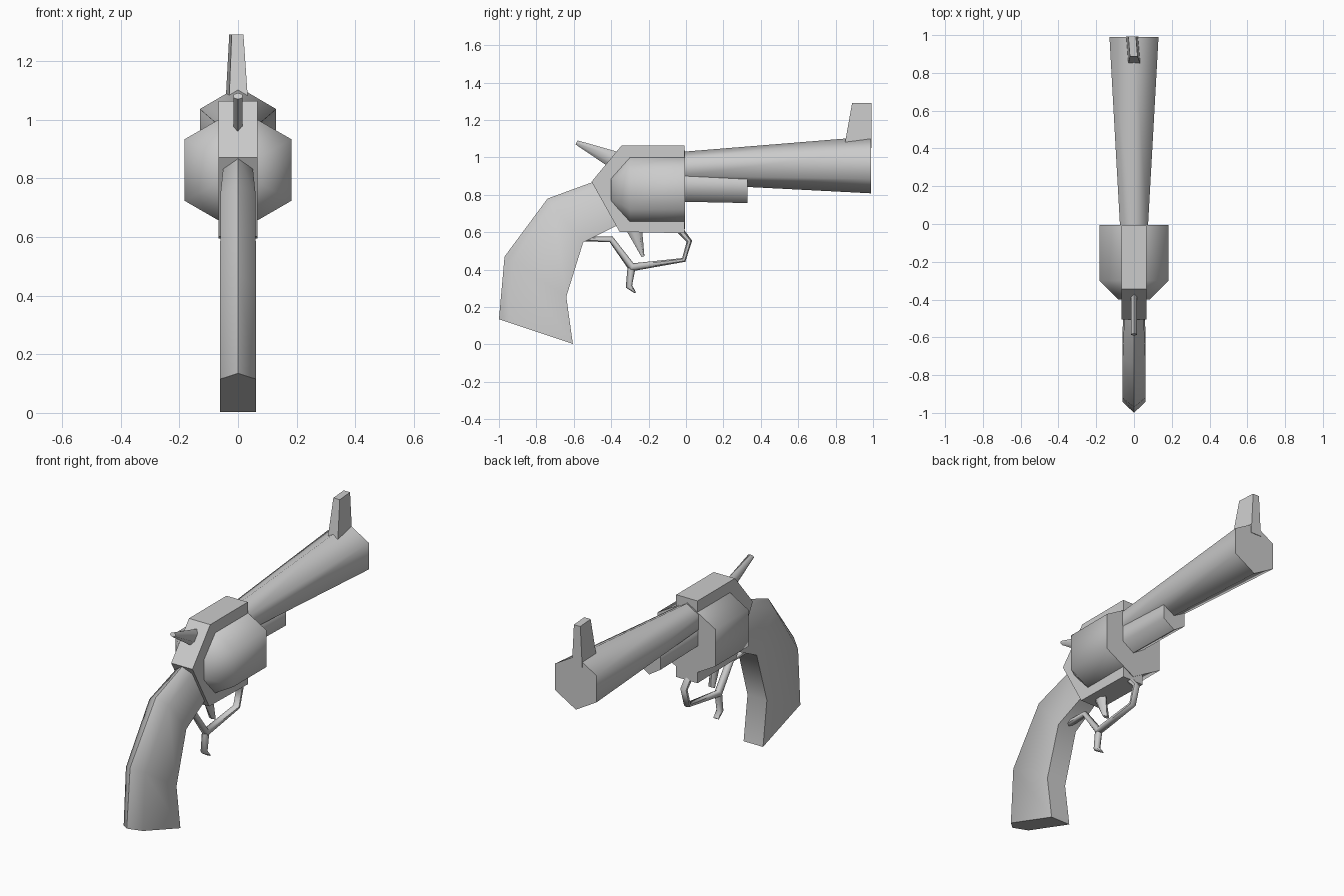
import bpy, bmesh
from math import cos, sin, pi, radians
from mathutils import Vector

if "Cube" in bpy.data.objects:
    bpy.data.objects.remove(bpy.data.objects["Cube"])

X, Y, Z = Vector((1, 0, 0)), Vector((0, 1, 0)), Vector((0, 0, 1))


def loft(name, rings, angle=65):
    """Skin a list of equal-length rings and cap both ends."""
    bm = bmesh.new()
    rows = [[bm.verts.new(p) for p in r] for r in rings]
    n = len(rows[0])
    for a, b in zip(rows, rows[1:]):
        for i in range(n):
            j = (i + 1) % n
            bm.faces.new((a[i], a[j], b[j], b[i]))
    bm.faces.new(rows[0][::-1])
    bm.faces.new(rows[-1])
    bmesh.ops.recalc_face_normals(bm, faces=bm.faces)
    me = bpy.data.meshes.new(name)
    bm.to_mesh(me)
    bm.free()
    ob = bpy.data.objects.new(name, me)
    bpy.context.collection.objects.link(ob)
    bpy.ops.object.select_all(action='DESELECT')
    ob.select_set(True)
    bpy.context.view_layer.objects.active = ob
    bpy.ops.object.shade_smooth_by_angle(angle=radians(angle))
    return ob


def ring(c, u, v, n=6):
    """Polygon section with a corner pointing along v."""
    return [c + u * cos(pi / 2 + 2 * pi * i / n) + v * sin(pi / 2 + 2 * pi * i / n)
            for i in range(n)]


def hex_body(name, stations):
    """Hexagonal body along y; stations are (y, centre z, x radius, z radius)."""
    return loft(name, [ring(Vector((0, y, z)), X * rx, Z * rz) for y, z, rx, rz in stations])


def tube(name, path, width):
    """Hexagonal rod along a y-z path of (y, z, radius); width is the x radius."""
    pts = [Vector((0, y, z)) for y, z, r in path]
    rings = []
    for i, p in enumerate(pts):
        t = Vector()
        if i:
            t += (p - pts[i - 1]).normalized()
        if i < len(pts) - 1:
            t += (pts[i + 1] - p).normalized()
        rings.append(ring(p, X * width / cos(pi / 6), X.cross(t.normalized()) * path[i][2]))
    return loft(name, rings)


# Flared barrel, rod below it, and the cylinder
hex_body("barrel", [(-0.02, 0.945, 0.085, 0.085), (0.99, 0.96, 0.15, 0.152)])
hex_body("ejector_rod", [(-0.02, 0.855, 0.082, 0.092), (0.33, 0.848, 0.082, 0.092)])
hex_body("cylinder", [(-0.40, 0.828, 0.095, 0.1), (-0.30, 0.828, 0.21, 0.21),
                      (-0.005, 0.828, 0.21, 0.21)])

# Flat-sided frame
profile = [(-0.008, 0.595), (-0.008, 1.063), (-0.345, 1.063), (-0.505, 0.87), (-0.355, 0.602)]
loft("frame", [[Vector((x, y, z)) for y, z in profile] for x in (-0.067, 0.067)], 30)

# Grip: pairs of back and front points, ridged along the back
grip = []
for (by, bz), (fy, fz), w in [((-0.48, 0.875), (-0.36, 0.64), 0.05),
                              ((-0.74, 0.78), (-0.55, 0.545), 0.06),
                              ((-0.97, 0.47), (-0.64, 0.255), 0.061),
                              ((-1.0, 0.135), (-0.605, 0.003), 0.061)]:
    b, f = Vector((0, by, bz)), Vector((0, fy, fz))
    s = b.lerp(f, 0.15)
    grip.append([b, s + X * w, f + X * w, f - X * w, s - X * w])
loft("grip", grip)

# Hammer and trigger spikes
tube("hammer", [(-0.37, 0.98, 0.05), (-0.585, 1.08, 0.012)], 0.016)
tube("trigger", [(-0.28, 0.63, 0.045), (-0.23, 0.47, 0.008)], 0.018)

# Trigger guard with its hooked spur
tube("trigger_guard", [(-0.58, 0.565, 0.012), (-0.40, 0.562, 0.017), (-0.29, 0.412, 0.024),
                       (-0.012, 0.452, 0.013), (0.018, 0.552, 0.015), (-0.04, 0.62, 0.02)], 0.018)
tube("guard_spur", [(-0.29, 0.42, 0.022), (-0.305, 0.31, 0.018), (-0.27, 0.276, 0.004)], 0.016)

# Front sight blade, turned slightly off axis
sight = []
for z, y0, y1, w in [(1.05, 0.845, 0.993, 0.033), (1.29, 0.888, 0.993, 0.02)]:
    sight.append([Vector((s * w - 0.004 - 0.08 * (y - 0.92), y, z))
                  for s, y in [(-1, y0), (1, y0), (1, y1), (-1, y1)]])
loft("front_sight", sight)
